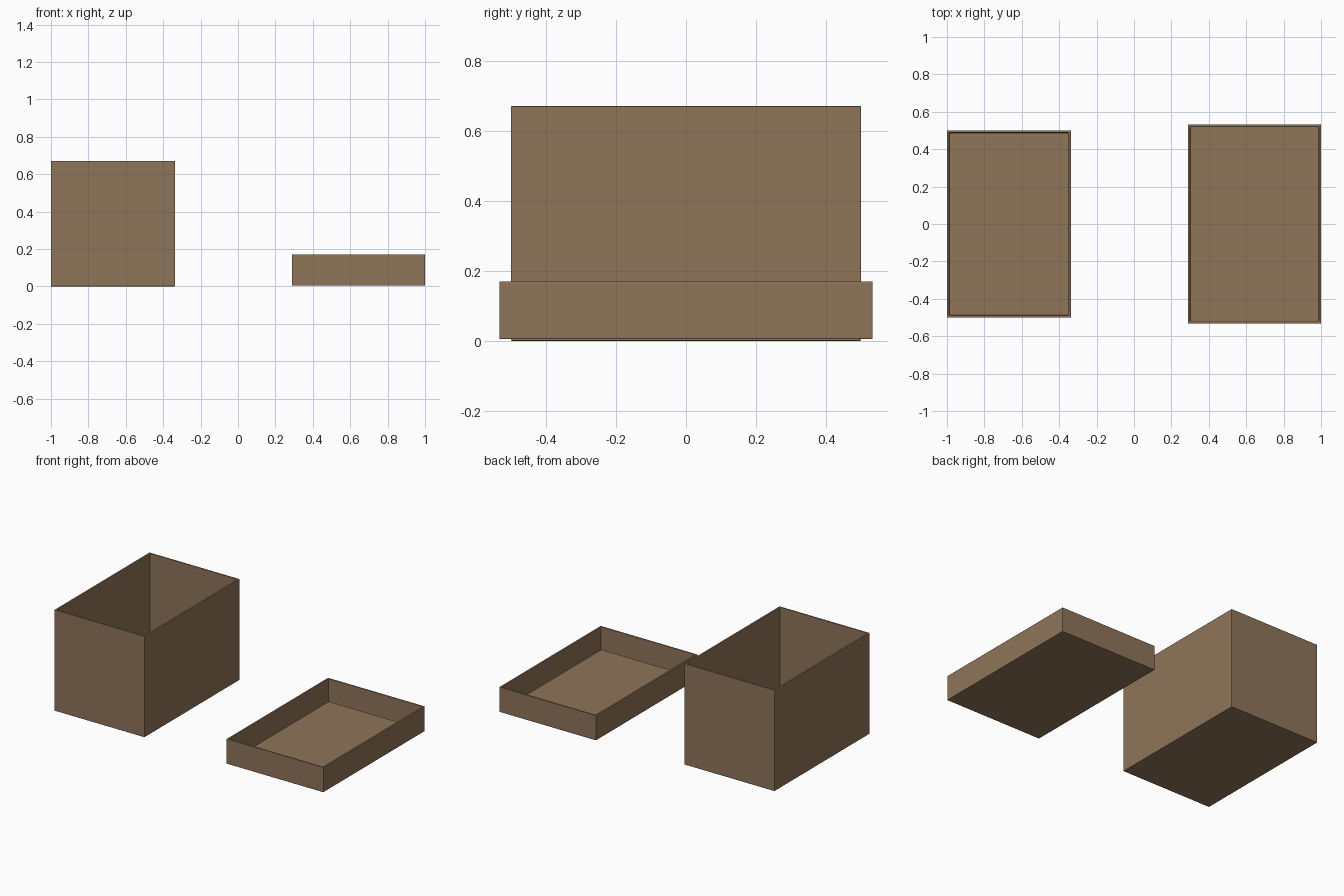
import bpy, bmesh

if "Cube" in bpy.data.objects:
    bpy.data.objects.remove(bpy.data.objects["Cube"])

card = bpy.data.materials.new("brown cardboard")
card.diffuse_color = (0.275, 0.178, 0.100, 1)
card.use_nodes = True
card.node_tree.nodes["Principled BSDF"].inputs["Base Color"].default_value = card.diffuse_color


def open_tray(name, x0, x1, half_y, z0, z1, wall=0.012, bevel=0.003):
    """Open-topped box with thin walls and slightly softened edges."""
    bm = bmesh.new()
    bmesh.ops.create_cube(bm, size=1)
    for v in bm.verts:
        v.co.x = x1 if v.co.x > 0 else x0
        v.co.y = half_y if v.co.y > 0 else -half_y
        v.co.z = z1 if v.co.z > 0 else z0
    # inset the top face and push it down to the floor
    top = max(bm.faces, key=lambda f: f.calc_center_median().z)
    bmesh.ops.inset_region(bm, faces=[top], thickness=wall, use_even_offset=True)
    for v in top.verts:
        v.co.z = z1
    new = bmesh.ops.extrude_discrete_faces(bm, faces=[top])["faces"][0]
    for v in new.verts:
        v.co.z = z0 + wall
    bmesh.ops.recalc_face_normals(bm, faces=bm.faces)
    me = bpy.data.meshes.new(name)
    bm.to_mesh(me)
    bm.free()
    me.materials.append(card)
    ob = bpy.data.objects.new(name, me)
    bpy.context.collection.objects.link(ob)
    mod = ob.modifiers.new("soft edges", "BEVEL")
    mod.width = bevel
    mod.segments = 2
    return ob


# Deep box and the shallow lid lying upside down beside it
open_tray("box", -1.0, -0.337, 0.5, 0.0, 0.67)
open_tray("lid", 0.288, 1.0, 0.533, 0.005, 0.17)
